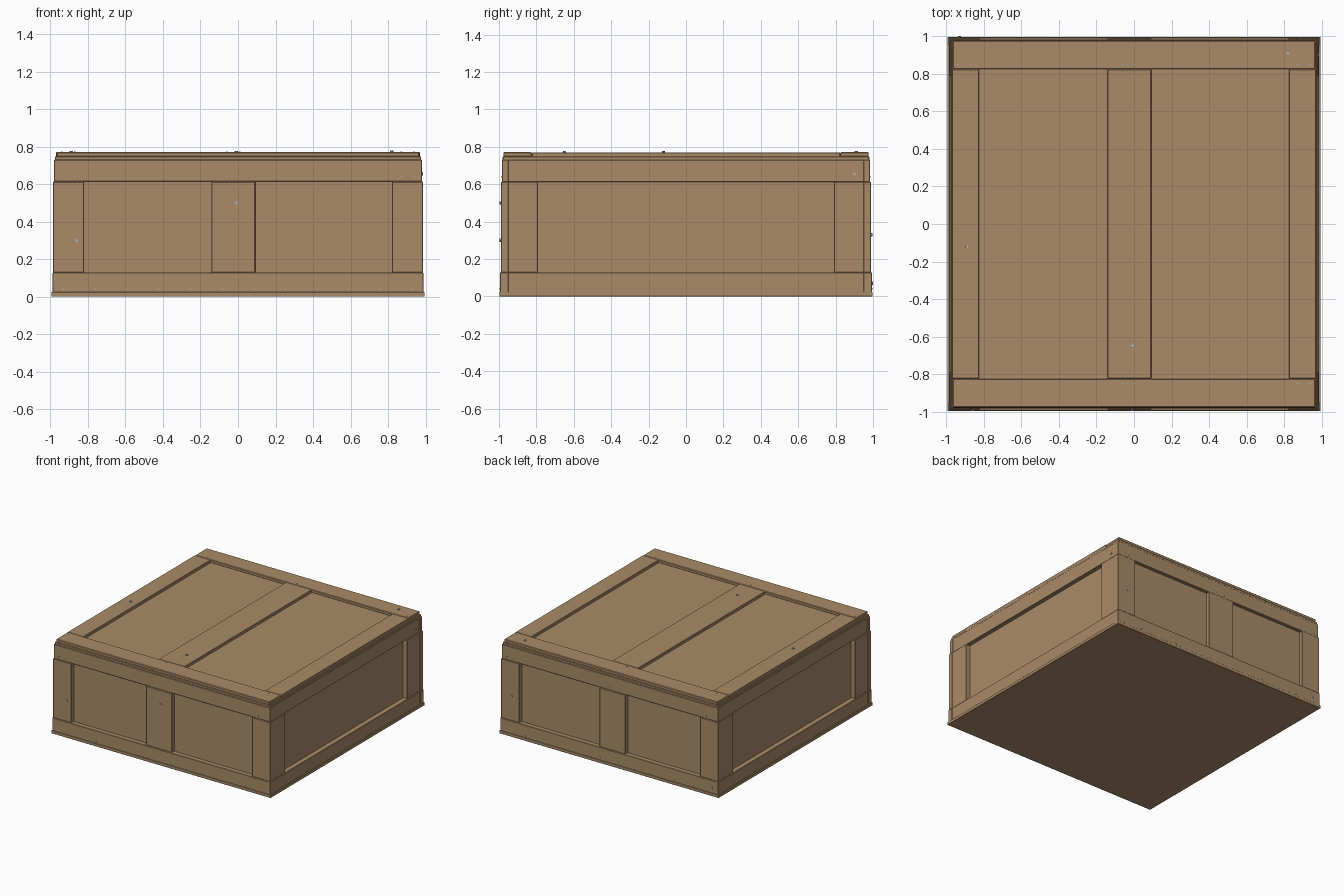
import bpy
from math import radians
from mathutils import Vector

if "Cube" in bpy.data.objects:
    bpy.data.objects.remove(bpy.data.objects["Cube"])


def material(name, color):
    m = bpy.data.materials.new(name)
    m.diffuse_color = color
    m.use_nodes = True
    m.node_tree.nodes["Principled BSDF"].inputs["Base Color"].default_value = m.diffuse_color
    return m


WOOD = material("wood", (0.40, 0.26, 0.14, 1))
STEEL = material("steel", (0.40, 0.42, 0.45, 1))


def board(name, x, y, z, bevel=0.003):
    """Plank spanning the given (low, high) ranges."""
    bpy.ops.mesh.primitive_cube_add(size=1)
    ob = bpy.context.object
    ob.name = name
    lo, hi = zip(x, y, z)
    c = [(a + b) / 2 for a, b in zip(lo, hi)]
    d = [b - a for a, b in zip(lo, hi)]
    for v in ob.data.vertices:
        v.co = [v.co[i] * d[i] + c[i] for i in range(3)]
    ob.data.materials.append(WOOD)
    if bevel:
        mod = ob.modifiers.new("edge", "BEVEL")
        mod.width = bevel
        mod.segments = 1
    return ob


def span(a, b, s):
    """Range a..b mirrored when s is -1."""
    return tuple(sorted((a * s, b * s)))


def nail(name, loc, normal, r=0.009, h=0.01):
    bpy.ops.mesh.primitive_cylinder_add(vertices=8, radius=r, depth=h, location=loc)
    ob = bpy.context.object
    ob.name = name
    ob.rotation_euler = Vector(normal).to_track_quat('Z', 'Y').to_euler()
    ob.data.materials.append(STEEL)


# Recessed panels (closed inner box) and base plate
board("inner_panels", (-0.946, 0.946), (-0.957, 0.957), (0.01, 0.747), 0)
board("base_plate", (-0.995, 0.995), (-0.998, 0.998), (0, 0.025), 0.002)

MID = (-0.142, 0.092)   # off-centre middle plank
LOW, TOP = 0.128, 0.613  # rail edges

# Front and back frames
for s, side in ((-1, "front"), (1, "back")):
    board(side + "_bottom_rail", (-0.99, 0.99), span(0.95, 0.995, s), (0.02, LOW))
    board(side + "_top_rail", (-0.982, 0.982), span(0.95, 0.984, s), (TOP, 0.73))
    y = span(0.95, 0.99, s)
    board(side + "_left_stile", (-0.986, -0.82), y, (LOW, TOP))
    board(side + "_right_stile", (0.82, 0.986), y, (LOW, TOP))
    board(side + "_middle_stile", MID, y, (LOW, TOP))

# Left and right frames
for s, side in ((-1, "left"), (1, "right")):
    board(side + "_bottom_rail", span(0.94, 0.987, s), (-0.953, 0.953), (0.02, LOW))
    board(side + "_top_rail", span(0.94, 0.979, s), (-0.953, 0.953), (TOP, 0.73))
    for t, end in ((-1, "front"), (1, "back")):
        board(f"{side}_{end}_stile", span(0.94, 0.983, s), span(0.79, 0.953, t), (LOW, TOP))

# Lid
board("lid_panel", (-0.976, 0.976), (-0.98, 0.98), (0.728, 0.748))
for s, end in ((-1, "front"), (1, "back")):
    board(f"lid_{end}_rail", (-0.968, 0.968), span(0.825, 0.977, s), (0.745, 0.772), 0.005)
for name, x in (("left", (-0.97, -0.825)), ("middle", MID), ("right", (0.825, 0.97))):
    board(f"lid_{name}_stile", x, (-0.825, 0.825), (0.745, 0.771))

# Loose nails standing slightly proud
for p, n in (((-0.89, -0.12, 0.772), (0.1, 0, 1)), ((-0.01, -0.65, 0.772), (0, 0.1, 1)),
             ((0.82, 0.91, 0.773), (0, 0, 1)), ((-0.86, -0.991, 0.30), (0, -1, 0)),
             ((-0.01, -0.991, 0.50), (0, -1, 0)), ((0.89, 0.991, 0.33), (0, 1, 0)),
             ((-0.93, 0.996, 0.07), (0, 1, 0)), ((0.980, 0.90, 0.655), (1, 0, 0))):
    nail("loose_nail", p, n)

# Flush nail heads at the plank ends
for s in (-1, 1):
    for x in (-0.94, -0.87, -0.06, 0.01, 0.87, 0.94):
        nail("top_rail_nail", (x, 0.984 * s, 0.64), (0, s, 0), 0.004, 0.003)
        nail("lid_nail", (x, 0.85 * s, 0.772), (0, 0, 1), 0.004, 0.003)
    for i in range(12):
        nail("bottom_rail_nail", (-0.93 + i * 0.169, 0.995 * s, 0.04), (0, s, 0), 0.004, 0.003)
